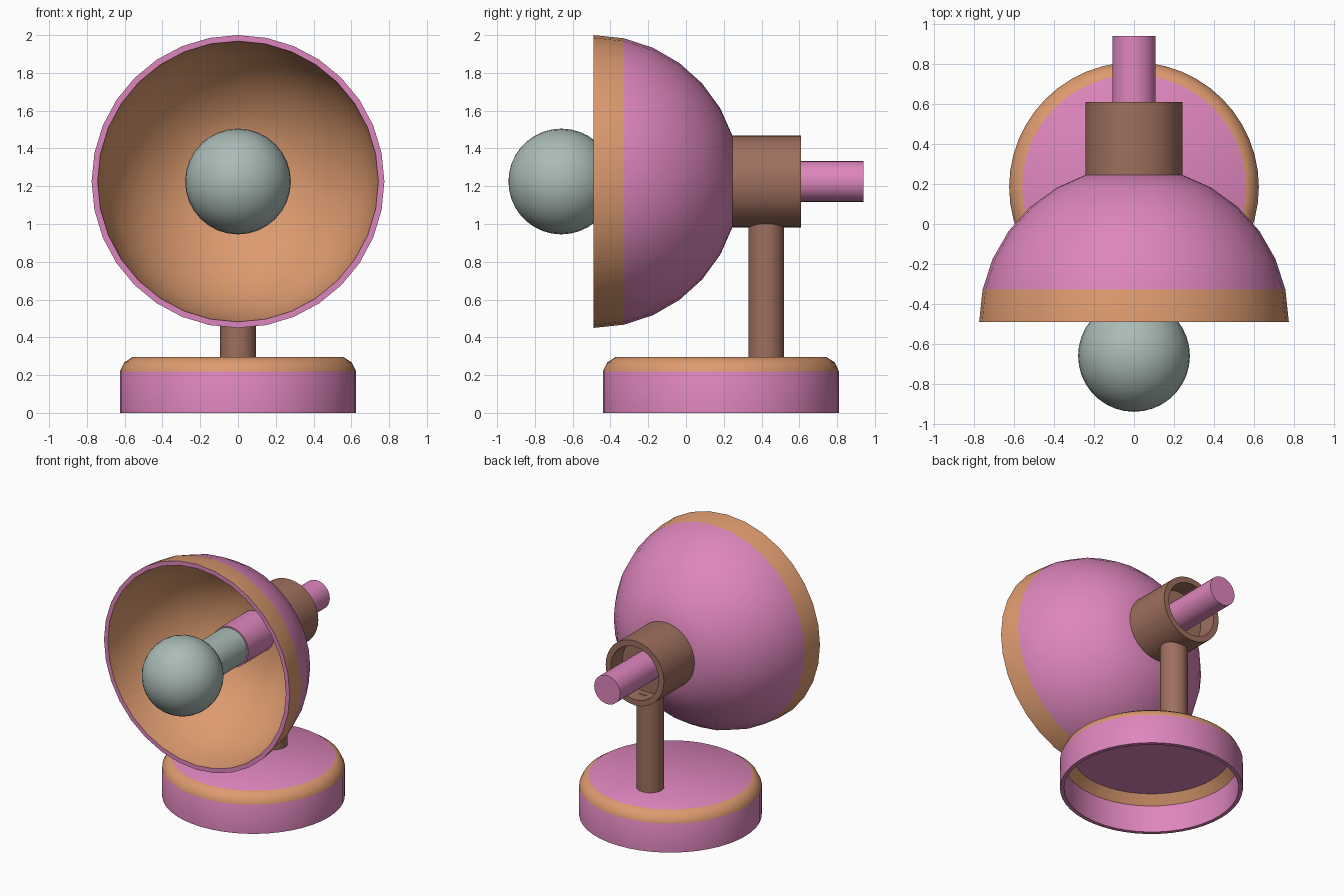
import bpy, bmesh, math
from mathutils import Matrix

if "Cube" in bpy.data.objects:
    bpy.data.objects.remove(bpy.data.objects["Cube"])


def lin(c):
    c /= 255
    return c / 12.92 if c <= 0.04045 else ((c + 0.055) / 1.055) ** 2.4


def material(name, rgb):
    m = bpy.data.materials.new(name)
    m.diffuse_color = (*[lin(c) for c in rgb], 1)
    m.use_nodes = True
    m.node_tree.nodes["Principled BSDF"].inputs["Base Color"].default_value = m.diffuse_color
    return m


PINK = material("pink", (222, 134, 189))
ORANGE = material("orange", (221, 155, 111))
BROWN = material("brown", (158, 111, 94))
GREY = material("pale_grey", (170, 187, 182))

# Axis frames: horizontal parts are turned about the y axis line at z = 1.225
UP = Matrix.Identity(4)
BACK = Matrix.Translation((0, 0, 1.225)) @ Matrix.Rotation(math.radians(-90), 4, 'X')


def lathe(name, profile, mats, frame=UP, segs=32):
    """Revolve (radius, height) points; mats holds one material per profile span."""
    bm = bmesh.new()
    slots = list(dict.fromkeys(mats))
    rings = []
    for r, h in profile:
        if r < 1e-6:
            rings.append([bm.verts.new((0, 0, h))] * segs)
        else:
            rings.append([bm.verts.new((r * math.cos(2 * math.pi * i / segs),
                                        r * math.sin(2 * math.pi * i / segs), h))
                          for i in range(segs)])
    for k, (a, b) in enumerate(zip(rings, rings[1:])):
        for i in range(segs):
            j = (i + 1) % segs
            f = bm.faces.new(list(dict.fromkeys((a[i], a[j], b[j], b[i]))))
            f.material_index = slots.index(mats[k])
    bmesh.ops.recalc_face_normals(bm, faces=bm.faces)
    bm.transform(frame)
    me = bpy.data.meshes.new(name)
    bm.to_mesh(me)
    bm.free()
    for m in slots:
        me.materials.append(m)
    ob = bpy.data.objects.new(name, me)
    bpy.context.collection.objects.link(ob)
    bpy.context.view_layer.objects.active = ob
    bpy.ops.object.select_all(action='DESELECT')
    ob.select_set(True)
    bpy.ops.object.shade_smooth_by_angle(angle=math.radians(38))
    return ob


# Hollow base, open underneath, with an orange rounded shoulder
lathe("base",
      [(0, .295), (.56, .295), (.603, .266), (.625, .22), (.625, 0),
       (.597, 0), (.597, .205), (.54, .268), (0, .268)],
      [PINK, ORANGE, ORANGE, PINK, PINK, PINK, ORANGE, PINK],
      Matrix.Translation((0, .185, 0)), 48)

# Upright post
lathe("post", [(0, .28), (.095, .28), (.095, 1.03), (0, 1.03)], [BROWN] * 3,
      Matrix.Translation((0, .425, 0)))

# Dome shade: outer skin with orange rim band, pink lip, orange lining
STEPS = 6


def dome(radius):
    return [(radius * math.cos(math.radians(12 * i)),
             -.49 + radius * math.sin(math.radians(12 * i))) for i in range(STEPS + 1)]


outer, inner = dome(.775), dome(.743)
lathe("shade",
      [(0, outer[-1][1])] + outer[::-1] + inner + [(0, inner[-1][1])],
      [PINK] * STEPS + [ORANGE, PINK] + [ORANGE] * (STEPS + 1), BACK)

# Swivel collar behind the shade, recessed at the back
lathe("collar",
      [(0, .245), (.243, .245), (.243, .61), (.2, .61), (.2, .47), (0, .47)],
      [BROWN] * 5, BACK)

# Rear rod and the lamp socket inside the shade
lathe("rear_rod", [(0, .46), (.108, .46), (.108, .94), (0, .94)], [PINK] * 3, BACK)
lathe("socket", [(0, -.09), (.15, -.09), (.15, .24), (0, .24)], [PINK] * 3, BACK)

# Bulb: globe running into a straight neck
globe = [(.28 * math.sin(math.radians(a)), -.66 - .28 * math.cos(math.radians(a)))
         for a in range(0, 150, 10)]
lathe("bulb", globe + [(.14, -.4), (.14, -.08), (0, -.08)],
      [GREY] * (len(globe) + 2), BACK)
